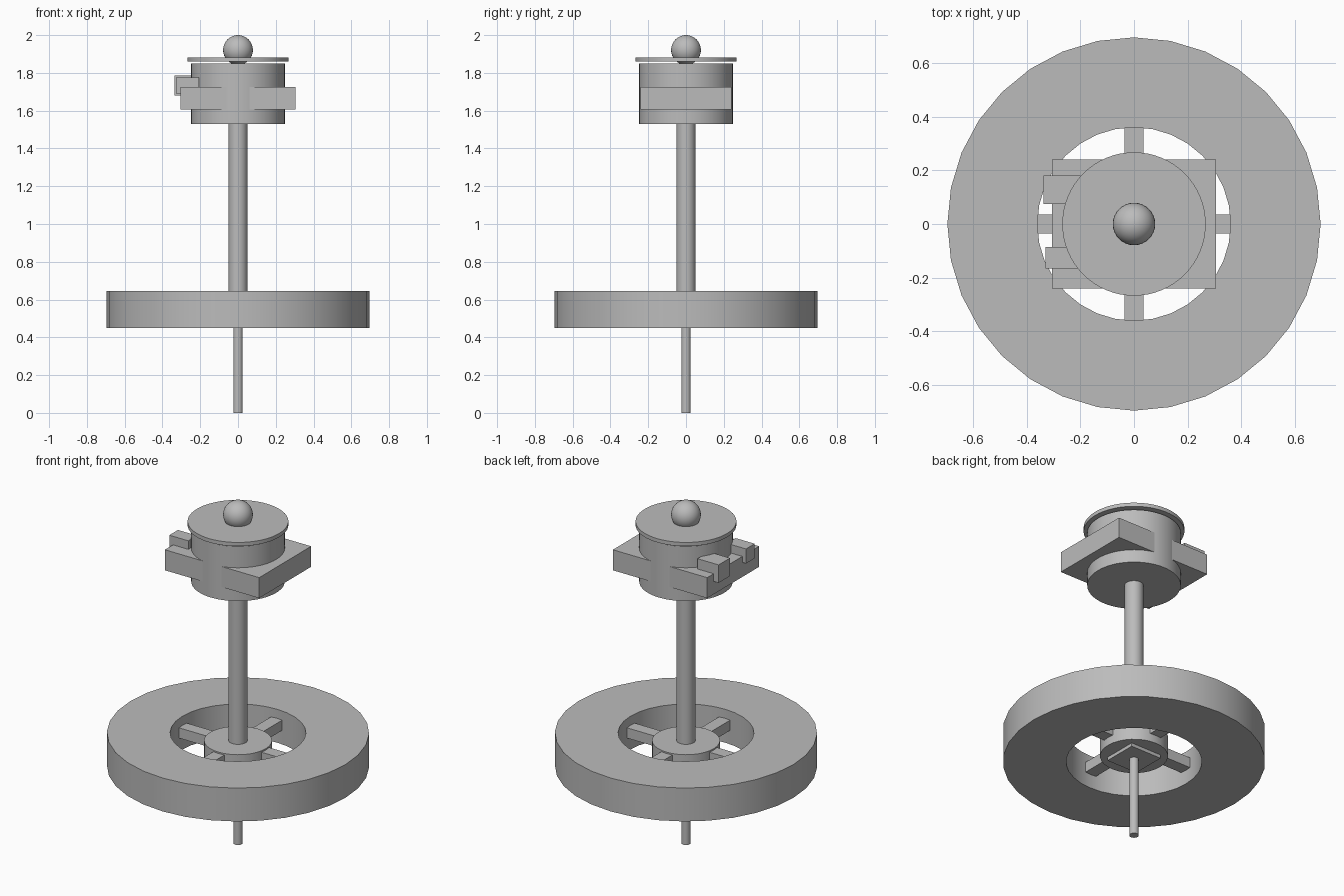
import bpy, bmesh, math

if "Cube" in bpy.data.objects:
    bpy.data.objects.remove(bpy.data.objects["Cube"], do_unlink=True)

# One plain grey for the whole model
grey = bpy.data.materials.new("plain_grey")
grey.use_nodes = True
COLOUR = (0.5, 0.5, 0.5, 1)
grey.diffuse_color = COLOUR
grey.node_tree.nodes["Principled BSDF"].inputs["Base Color"].default_value = COLOUR


def finish(obj, name, smooth=False):
    obj.name = name
    obj.data.materials.clear()
    obj.data.materials.append(grey)
    if smooth:
        bpy.ops.object.shade_smooth_by_angle(angle=math.radians(35))
    return obj


def cylinder(name, radius, z0, z1, sides=32):
    bpy.ops.mesh.primitive_cylinder_add(vertices=sides, radius=radius, depth=z1 - z0,
                                        location=(0, 0, (z0 + z1) / 2))
    return finish(bpy.context.object, name, True)


def box(name, x, y, z):
    bpy.ops.mesh.primitive_cube_add(size=1, location=[sum(s) / 2 for s in (x, y, z)])
    obj = bpy.context.object
    obj.scale = [s[1] - s[0] for s in (x, y, z)]
    bpy.ops.object.transform_apply(location=False, rotation=False, scale=True)
    return finish(obj, name)


def ring(name, outer, inner, z0, z1, sides=32):
    bm = bmesh.new()
    loops = []
    for r, z in ((outer, z0), (outer, z1), (inner, z1), (inner, z0)):
        loops.append([bm.verts.new((r * math.cos(a), r * math.sin(a), z))
                      for a in (math.tau * i / sides for i in range(sides))])
    for k in range(4):
        a, b = loops[k], loops[(k + 1) % 4]
        for i in range(sides):
            j = (i + 1) % sides
            bm.faces.new((a[i], a[j], b[j], b[i]))
    bmesh.ops.recalc_face_normals(bm, faces=bm.faces)
    mesh = bpy.data.meshes.new(name)
    bm.to_mesh(mesh)
    bm.free()
    obj = bpy.data.objects.new(name, mesh)
    bpy.context.collection.objects.link(obj)
    bpy.ops.object.select_all(action='DESELECT')
    obj.select_set(True)
    bpy.context.view_layer.objects.active = obj
    return finish(obj, name, True)


# Wheel with hub and four spokes
ring("wheel_rim", 0.695, 0.36, 0.45, 0.645)
cylinder("wheel_hub", 0.18, 0.485, 0.6)
for i, (dx, dy) in enumerate(((1, 0), (0, 1), (-1, 0), (0, -1))):
    x = sorted((0.15 * dx, 0.37 * dx)) if dx else (-0.036, 0.036)
    y = sorted((0.15 * dy, 0.37 * dy)) if dy else (-0.036, 0.036)
    box(f"spoke_{i + 1}", x, y, (0.532, 0.592))
box("hub_plate", (-0.1, 0.1), (-0.1, 0.1), (0.465, 0.5))

# Shafts
cylinder("lower_rod", 0.025, 0, 0.5)
cylinder("upper_shaft", 0.05, 0.59, 1.54)

# Housing with its cross block and two small side blocks
cylinder("housing", 0.248, 1.53, 1.85, 64)
box("cross_block", (-0.305, 0.305), (-0.24, 0.24), (1.605, 1.725))
box("rear_side_block", (-0.337, -0.2), (0.075, 0.18), (1.68, 1.785))
box("front_side_block", (-0.329, -0.206), (-0.165, -0.085), (1.69, 1.775))

# Lid and knob
cylinder("lid", 0.267, 1.86, 1.882, 64)
bpy.ops.mesh.primitive_uv_sphere_add(segments=32, ring_count=16, radius=0.079,
                                     location=(0, 0, 1.921))
finish(bpy.context.object, "knob", True)
